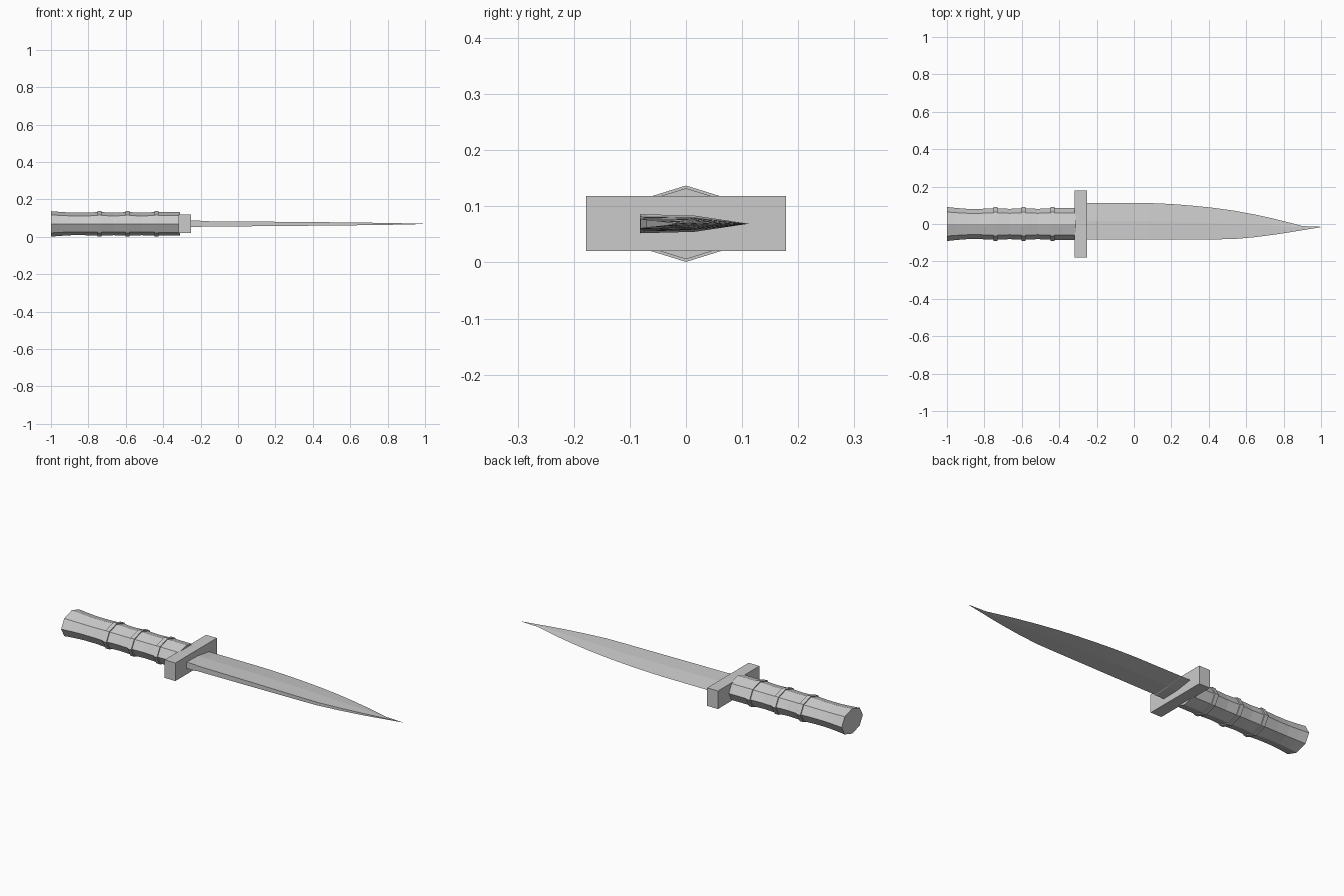
import bpy, math

ZC = 0.069  # height of the central axis

grey = bpy.data.materials.new("plain_grey")
grey.diffuse_color = (0.6, 0.6, 0.6, 1)


def loft(name, sections):
    """Skin a list of equal-length closed sections, with capped ends."""
    n = len(sections[0])
    verts = [p for s in sections for p in s]
    faces = [tuple(reversed(range(n)))]
    for i in range(len(sections) - 1):
        a, b = i * n, (i + 1) * n
        for k in range(n):
            j = (k + 1) % n
            faces.append((a + k, a + j, b + j, b + k))
    faces.append(tuple(range(len(verts) - n, len(verts))))
    mesh = bpy.data.meshes.new(name)
    mesh.from_pydata(verts, [], faces)
    mesh.materials.append(grey)
    ob = bpy.data.objects.new(name, mesh)
    bpy.context.collection.objects.link(ob)
    return ob


def octagon(x, r):
    """Flattened eight-sided section; r = 1 is the full grip size."""
    return [(x, 0.091 * r * math.cos(k * math.pi / 4),
             ZC + 0.068 * r * math.sin(k * math.pi / 4)) for k in range(8)]


# Grip with flared butt
grip = [(-1, 1), (-0.95, 0.94), (-0.89, 0.89), (-0.82, 0.89), (-0.74, 0.93),
        (-0.665, 0.89), (-0.59, 0.93), (-0.515, 0.89), (-0.435, 0.93), (-0.31, 0.93)]
loft("grip", [octagon(x, r) for x, r in grip])

# Raised rings around the grip
for i, x in enumerate((-0.74, -0.59, -0.435)):
    loft(f"grip_ring_{i + 1}", [octagon(x - 0.011, 1), octagon(x + 0.011, 1)])

# Rectangular cross guard
loft("guard", [[(x, -0.178, 0.02), (x, 0.178, 0.02), (x, 0.178, 0.118), (x, -0.178, 0.118)]
               for x in (-0.317, -0.252)])

# Blade stations: x, spine y, ridge y, cutting edge y, half thickness
stations = [(-0.26, -0.082, 0.015, 0.112, 0.017), (-0.2, -0.082, 0.015, 0.112, 0.017),
            (-0.195, -0.082, 0.015, 0.112, 0.0145), (0.08, -0.082, 0.015, 0.112, 0.0125),
            (0.2, -0.082, 0.012, 0.107, 0.0115), (0.3, -0.082, 0.01, 0.099, 0.0105),
            (0.42, -0.082, 0.005, 0.087, 0.0095), (0.53, -0.081, 0, 0.072, 0.0085),
            (0.65, -0.07, -0.006, 0.05, 0.007), (0.75, -0.057, -0.01, 0.028, 0.0058),
            (0.83, -0.045, -0.014, 0.008, 0.0045), (0.9, -0.033, -0.018, -0.011, 0.003),
            (1, -0.017, -0.016, -0.015, 0.0006)]
loft("blade", [[(x, ys, ZC - h), (x, yr, ZC - h * 0.85), (x, ye, ZC),
                (x, yr, ZC + h * 0.85), (x, ys, ZC + h)] for x, ys, yr, ye, h in stations])
